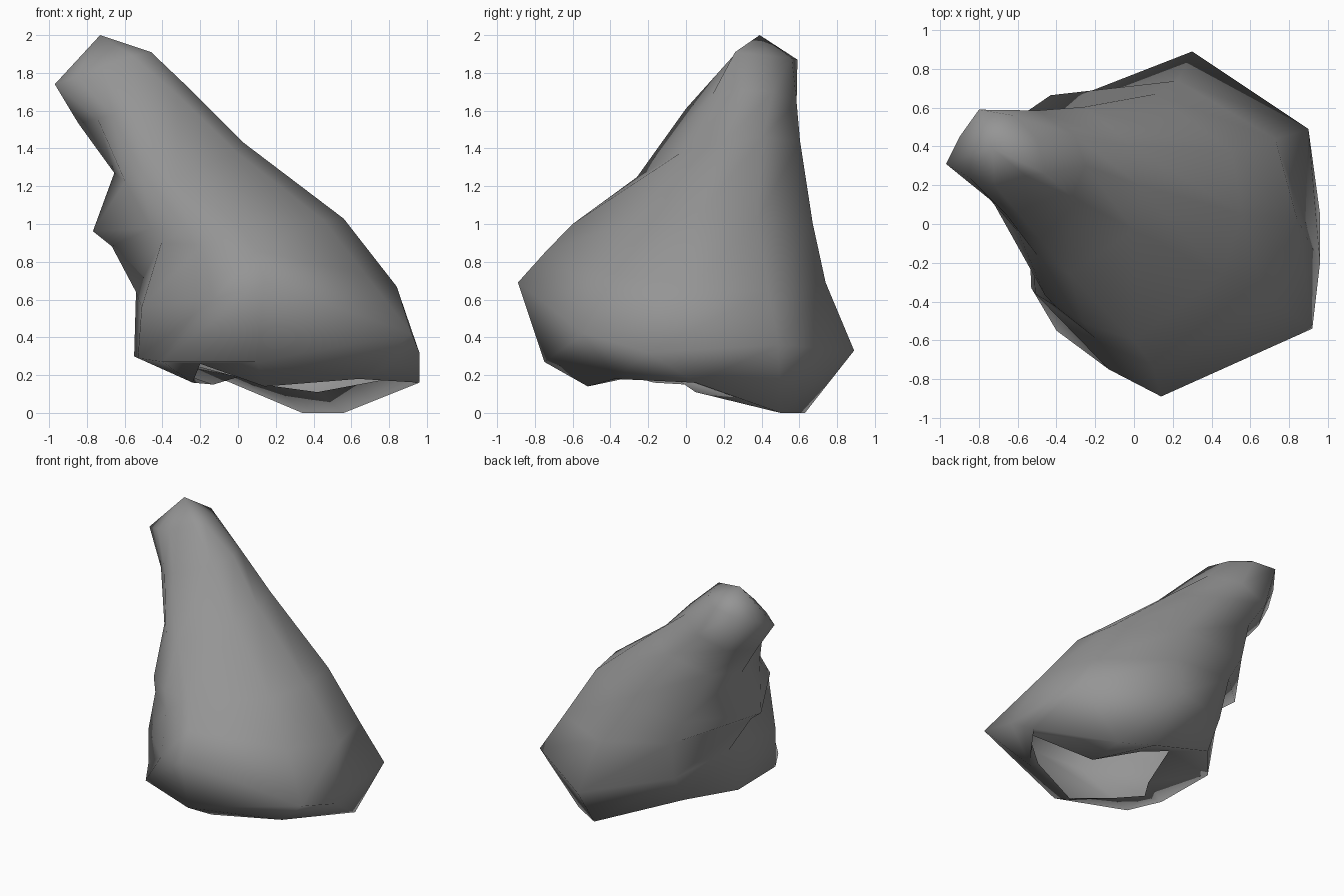
import bpy
import bmesh
from math import cos, sin, radians

default_cube = bpy.data.objects.get("Cube")
if default_cube:
    bpy.data.objects.remove(default_cube)


def make_material(name, colour):
    material = bpy.data.materials.new(name)
    material.use_nodes = True
    material.diffuse_color = colour
    shader = material.node_tree.nodes["Principled BSDF"]
    shader.inputs["Base Color"].default_value = colour
    return material


# Directions of the nine ridges running up the rock
RIDGES = [radians(a) for a in (0, 33, 80, 125, 170, 222, 245, 270, 325)]


def regular_section(centre, slope, radii):
    """Points of a tilted cross-section, one per ridge."""
    points = []
    for angle, radius in zip(RIDGES, radii):
        dx, dy = radius * cos(angle), radius * sin(angle)
        dz = slope[0] * dx + slope[1] * dy
        points.append((centre[0] + dx, centre[1] + dy, centre[2] + dz))
    return points


# Irregular sections: ragged open underside, lower edge, girth and blunt tip
UNDERSIDE = [(.9, -.08, .2), (.42, .05, .11), (.2, .32, .14), (0, .38, .19),
             (-.13, 0, .15), (-.24, -.17, .16), (-.2, -.47, .26),
             (.14, -.52, .14), (.6, -.33, .18)]
LOWER_EDGE = [(.96, .05, .16), (.56, .5, 0), (.34, .63, 0), (-.3, .45, .27),
              (-.55, .15, .3), (-.53, -.33, .29), (-.4, -.55, .27),
              (.1, -.75, .27), (.64, -.38, .18)]
GIRTH = [(.96, -.2, .32), (.9, .49, .36), (.3, .89, .33), (-.3, .58, .48),
         (-.54, .25, .64), (-.51, -.36, .56), (-.13, -.75, .6),
         (.14, -.89, .69), (.92, -.54, .42)]
TIP = [(-.46, .26, 1.91), (-.5, .44, 1.89), (-.62, .56, 1.88), (-.8, .59, 1.87),
       (-.9, .45, 1.8), (-.97, .31, 1.74), (-.85, .24, 1.78),
       (-.72, .2, 1.83), (-.56, .25, 1.89)]
APEX = (-.73, .39, 2)

# Regular sections: centre, slope along x and y, ridge radii
SHOULDER = regular_section((.1, .03, .78), (-.15, -.1),
                           (.74, .75, .72, .75, .78, .68, .69, .77, .7))
CHEST = regular_section((0, .05, 1), (.05, 0),
                        (.56, .6, .63, .75, .78, .62, .62, .65, .55))
NECK = regular_section((-.33, .2, 1.34), (.25, .2),
                       (.36, .38, .41, .44, .33, .36, .4, .46, .4))
THROAT = regular_section((-.55, .3, 1.62), (.3, .03),
                         (.3, .29, .29, .32, .3, .26, .27, .3, .28))


def build_rock(name, sections, apex_point, material):
    bm = bmesh.new()
    rings = [[bm.verts.new(p) for p in section] for section in sections]
    count = len(RIDGES)
    # Skin between neighbouring sections
    for lower, upper in zip(rings, rings[1:]):
        for i in range(count):
            j = (i + 1) % count
            bm.faces.new((lower[i], lower[j], upper[j], upper[i]))
    # Close the tip
    apex = bm.verts.new(apex_point)
    for i in range(count):
        bm.faces.new((rings[-1][i], rings[-1][(i + 1) % count], apex))
    for face in bm.faces:
        face.smooth = True
    mesh = bpy.data.meshes.new(name)
    bm.to_mesh(mesh)
    bm.free()
    mesh.materials.append(material)
    rock = bpy.data.objects.new(name, mesh)
    bpy.context.scene.collection.objects.link(rock)
    return rock


stone_grey = make_material("stone grey", (.3, .3, .3, 1))
build_rock("leaning_rock",
           [UNDERSIDE, LOWER_EDGE, GIRTH, SHOULDER, CHEST, NECK, THROAT, TIP],
           APEX, stone_grey)
